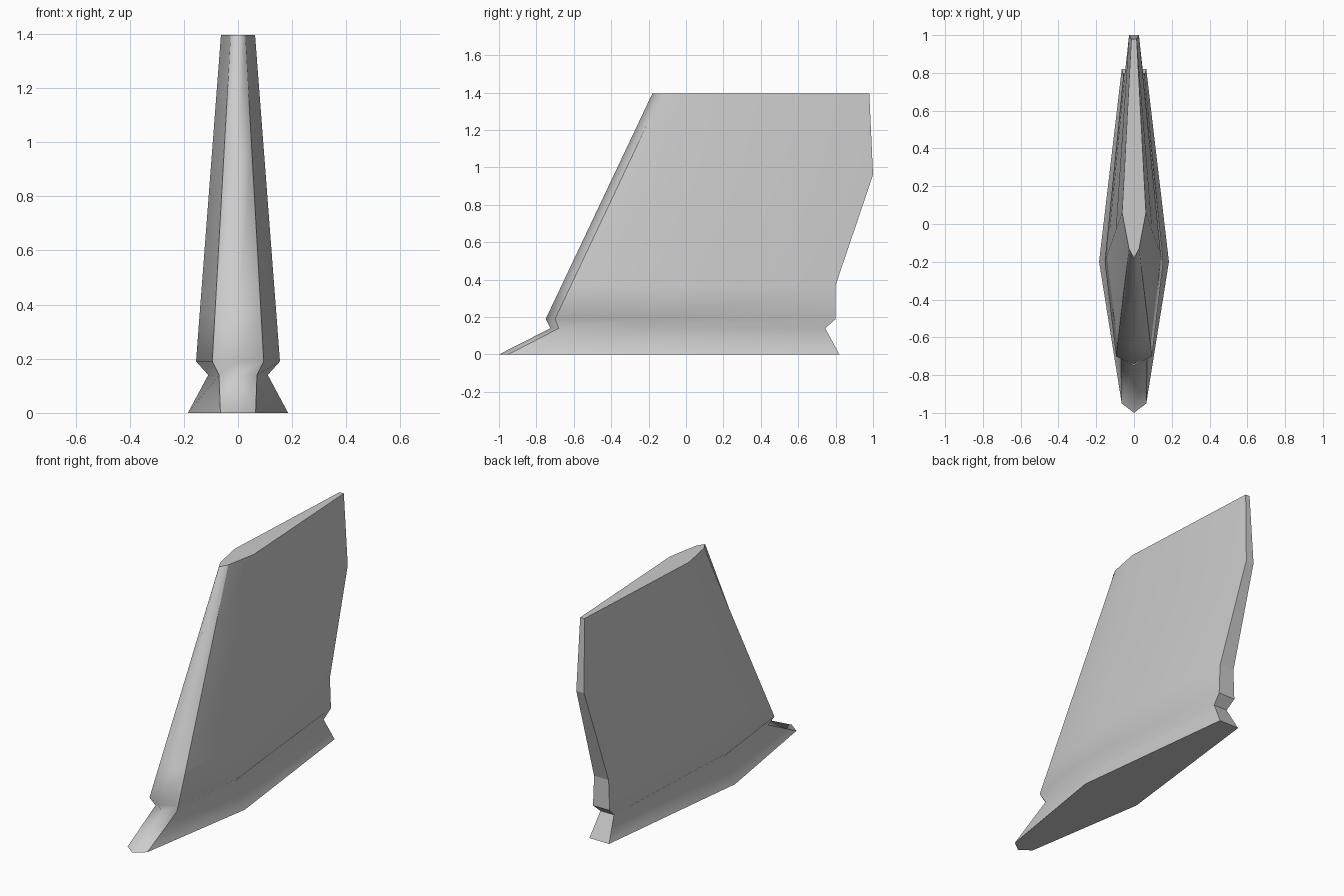
import bpy, bmesh

if "Cube" in bpy.data.objects:
    bpy.data.objects.remove(bpy.data.objects["Cube"], do_unlink=True)

grey = bpy.data.materials.new("light_grey")
grey.use_nodes = True
colour = (0.6, 0.6, 0.6, 1)
grey.diffuse_color = colour
grey.node_tree.nodes["Principled BSDF"].inputs["Base Color"].default_value = colour


def blend(a, b, z):
    """Section points on the straight taper between two levels."""
    t = (z - a[0]) / (b[0] - a[0])
    return [(p[0] + (q[0] - p[0]) * t, p[1] + (q[1] - p[1]) * t)
            for p, q in zip(a[1], b[1])]


# Half sections (x, y): nose, shoulder, widest point, tail corner
foot = (0, [(0, -1), (0.065, -0.95), (0.185, -0.2), (0.065, 0.82)])
waist = (0.14, [(0, -0.725), (0.07, -0.68), (0.11, -0.2), (0.045, 0.745)])
root = (0.19, [(0, -0.75), (0.095, -0.70), (0.155, -0.2), (0.055, 0.80)])
tip = (1.395, [(0, -0.18), (0.027, -0.13), (0.063, 0.06), (0.014, 0.98)])

# Extra levels where the trailing edge bends
levels = [foot, waist, root]
for z, tail in ((0.37, (0.048, 0.80)), (0.96, (0.026, 1.0))):
    levels.append((z, blend(root, tip, z)[:3] + [tail]))
levels.append(tip)

# Mirror each half section and skin the levels together
bm = bmesh.new()
rings = []
for z, half in levels:
    section = half + [(-x, y) for x, y in reversed(half[1:])]
    rings.append([bm.verts.new((x, y, z)) for x, y in section])
count = len(rings[0])
for low, high in zip(rings, rings[1:]):
    for i in range(count):
        j = (i + 1) % count
        bm.faces.new((low[i], low[j], high[j], high[i]))
bm.faces.new(rings[0][::-1])
bm.faces.new(rings[-1])
bmesh.ops.recalc_face_normals(bm, faces=bm.faces)

# Smooth skin with creases at the shoulders, tail corners and both ends
for face in bm.faces:
    face.smooth = True
crease_columns = (1, 3, 4, 6)
for low, high in zip(rings, rings[1:]):
    for i in crease_columns:
        bm.edges.get((low[i], high[i])).smooth = False
for ring in rings:
    bm.edges.get((ring[3], ring[4])).smooth = False
for ring in (rings[0], rings[-1]):
    for i in range(count):
        bm.edges.get((ring[i], ring[(i + 1) % count])).smooth = False

mesh = bpy.data.meshes.new("tail_fin")
bm.to_mesh(mesh)
bm.free()
mesh.materials.append(grey)
fin = bpy.data.objects.new("tail_fin", mesh)
bpy.context.scene.collection.objects.link(fin)
